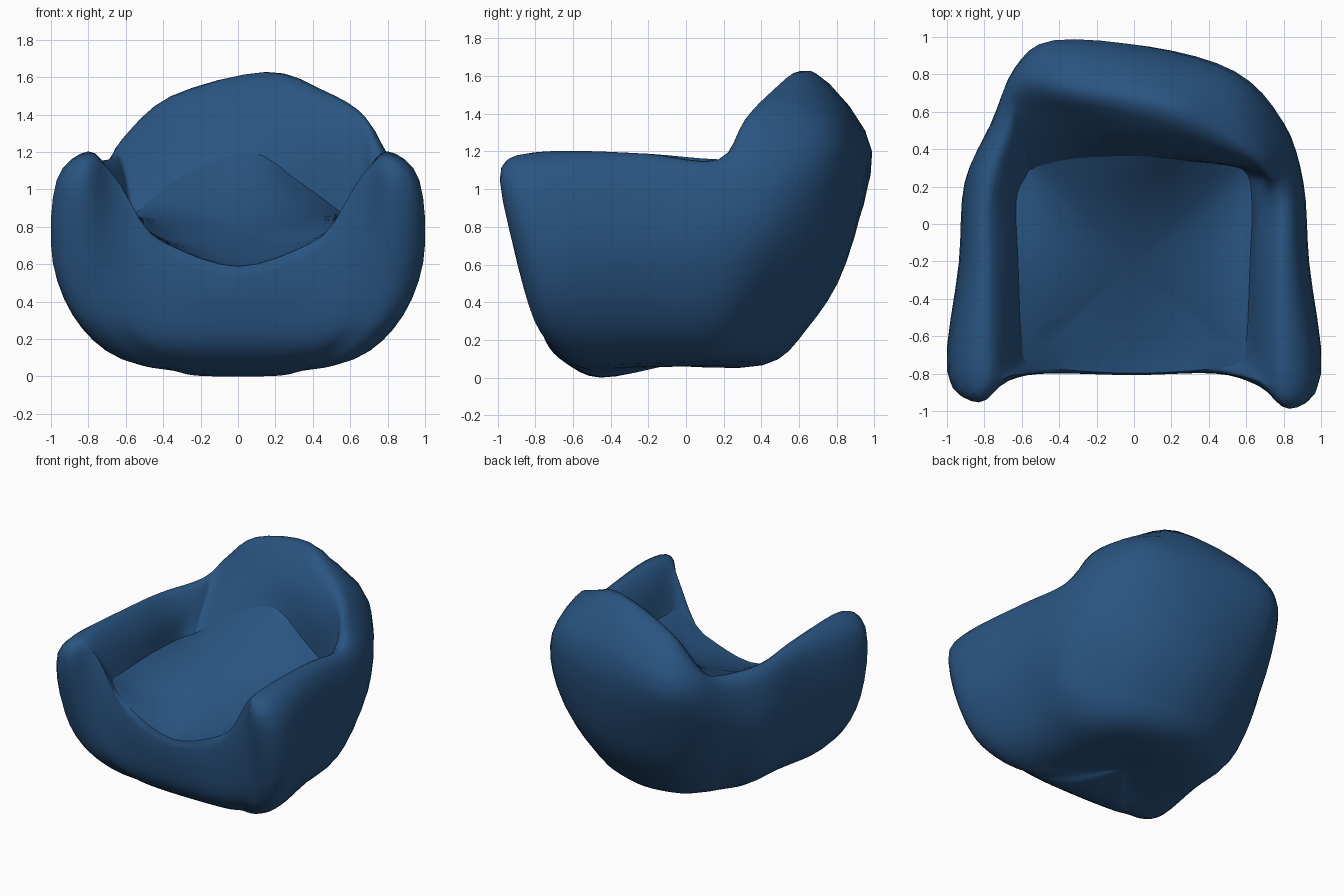
import bpy, bmesh, math
from mathutils import Vector

if "Cube" in bpy.data.objects:
    bpy.data.objects.remove(bpy.data.objects["Cube"])

fabric = bpy.data.materials.new("navy blue fabric")
fabric.diffuse_color = (0.023, 0.09, 0.222, 1)
fabric.use_nodes = True
fabric.node_tree.nodes["Principled BSDF"].inputs["Base Color"].default_value = fabric.diffuse_color

# Cross-sections of the soft shell: seam, inner wall, crest, outer high, outer low
front = [((0, -.79, .59), (0, -.795, .57), (0, -.80, .53), (0, -.79, .40), (0, -.74, .20))]
right_arm = [
    ((.38, -.77, .71), (.40, -.78, .70), (.42, -.79, .66), (.43, -.785, .48), (.42, -.745, .23)),
    ((.57, -.73, .86), (.60, -.79, .97), (.65, -.83, 1.04), (.67, -.86, .87), (.64, -.80, .39)),
    ((.60, -.62, .87), (.67, -.74, 1.06), (.76, -.88, 1.17), (.83, -.98, 1.05), (.85, -.85, .49)),
    ((.61, -.48, .87), (.68, -.55, 1.08), (.80, -.66, 1.205), (.97, -.83, 1.05), (.99, -.72, .61)),
    ((.62, -.20, .87), (.67, -.20, 1.05), (.79, -.20, 1.19), (.90, -.20, 1.06), (.93, -.20, .67)),
    ((.63, .13, .85), (.67, .15, 1.02), (.78, .18, 1.16), (.87, .24, 1.05), (.90, .22, .70)),
]
backrest = [
    ((.58, .30, .86), (.67, .28, 1.17), (.68, .35, 1.39), (.775, .56, 1.13), (.79, .50, .73)),
    ((.33, .34, 1.04), (.42, .36, 1.34), (.46, .51, 1.53), (.54, .81, 1.27), (.50, .75, .70)),
    ((.06, .37, 1.20), (.08, .47, 1.45), (.15, .67, 1.63), (.10, .95, 1.22), (.05, .855, .61)),
    ((-.30, .36, 1.07), (-.33, .57, 1.34), (-.36, .75, 1.50), (-.43, .99, 1.19), (-.42, .82, .67)),
    ((-.53, .31, .89), (-.57, .53, 1.12), (-.62, .74, 1.27), (-.64, .84, 1.10), (-.65, .65, .70)),
    ((-.58, .26, .86), (-.62, .42, 1.07), (-.67, .54, 1.17), (-.75, .56, 1.06), (-.76, .49, .70)),
]
# The left arm is the mirrored right arm with a slightly shorter tip
left_arm = [[(-x, y * .965 if y < -.81 else y, z) for x, y, z in s]
            for s in reversed(right_arm)]


def with_underside(section):
    """Continue a section from its lowest outer point round to the base centre."""
    pts = [Vector(p) for p in section]
    x, y, z = pts[-1]
    for k, h in ((.84 if y < .3 else .78, z * .42), (.54, z * .16 - .03)):
        pts.append(Vector((x * k, -.1 + (y + .1) * k, h)))
    return pts + [Vector((0, -.1, .065))]


def spline(pts, steps, closed):
    """Catmull-Rom curve through the points."""
    n, out = len(pts), []
    get = lambda i: pts[i % n] if closed else pts[max(0, min(n - 1, i))]
    for i in range(n if closed else n - 1):
        a, b, c, d = (get(i + j) for j in (-1, 0, 1, 2))
        for s in range(steps):
            t = s / steps
            out.append(.5 * (2 * b + (c - a) * t + (2 * a - 5 * b + 4 * c - d) * t * t
                             + (3 * b - a - 3 * c + d) * t ** 3))
    return out if closed else out + [pts[-1].copy()]


def loft(name, rings, facing_up):
    """Skin a stack of closed rings; the last ring collapses to a point."""
    bm = bmesh.new()
    vs = [[bm.verts.new(p) for p in r] for r in rings]
    for r0, r1 in zip(vs, vs[1:]):
        for i in range(len(r0)):
            j = (i + 1) % len(r0)
            bm.faces.new((r0[i], r1[i], r1[j], r0[j]))
    bmesh.ops.remove_doubles(bm, verts=bm.verts, dist=1e-5)
    bm.normal_update()
    if (sum(f.normal.z * f.calc_area() for f in bm.faces) > 0) != facing_up:
        bmesh.ops.reverse_faces(bm, faces=bm.faces)
    for f in bm.faces:
        f.smooth = True
    me = bpy.data.meshes.new(name)
    bm.to_mesh(me)
    bm.free()
    me.materials.append(fabric)
    ob = bpy.data.objects.new(name, me)
    bpy.context.collection.objects.link(ob)
    return ob


def panel_height(p, loop):
    """Height of a smooth panel stretched over the seam loop (mean value weights)."""
    n = len(loop)
    d = [(q - p).xy for q in loop]
    half = [math.tan(abs(d[i].angle(d[(i + 1) % n])) / 2) for i in range(n)]
    w = [(half[i - 1] + half[i]) / d[i].length for i in range(n)]
    return sum(a * q.z for a, q in zip(w, loop)) / sum(w)


# Shell rings, splined down each section and then around the chair
sections = [spline(with_underside(s), 4, False)
            for s in front + right_arm + backrest + left_arm]
rings = [spline(list(r), 4, True) for r in zip(*sections)]

# Fit: stand on z = 0, centred in x and y
allp = [p for r in rings for p in r]
lo = [min(p[k] for p in allp) for k in range(3)]
hi = [max(p[k] for p in allp) for k in range(3)]
shift = Vector((-(lo[0] + hi[0]) / 2, -(lo[1] + hi[1]) / 2, -lo[2]))
rings = [[p + shift for p in r] for r in rings]
loft("padded_shell", rings, False)

# Seat: saddle-shaped panel filling the seam loop, sunk towards the front
seam = rings[0]
centre = Vector((0, -.2, 0)) + shift
seat_rings = [seam]
for i in range(1, 11):
    t = 1 - i / 10
    ring = []
    for q in seam:
        p = Vector((centre.x + (q.x - centre.x) * t, centre.y + (q.y - centre.y) * t, 0))
        dip = .085 * (1 - (p.y - centre.y) / .6) * (1 - t * t)
        p.z = panel_height(p, seam) - dip
        ring.append(p)
    seat_rings.append(ring)
loft("seat", seat_rings, True)
